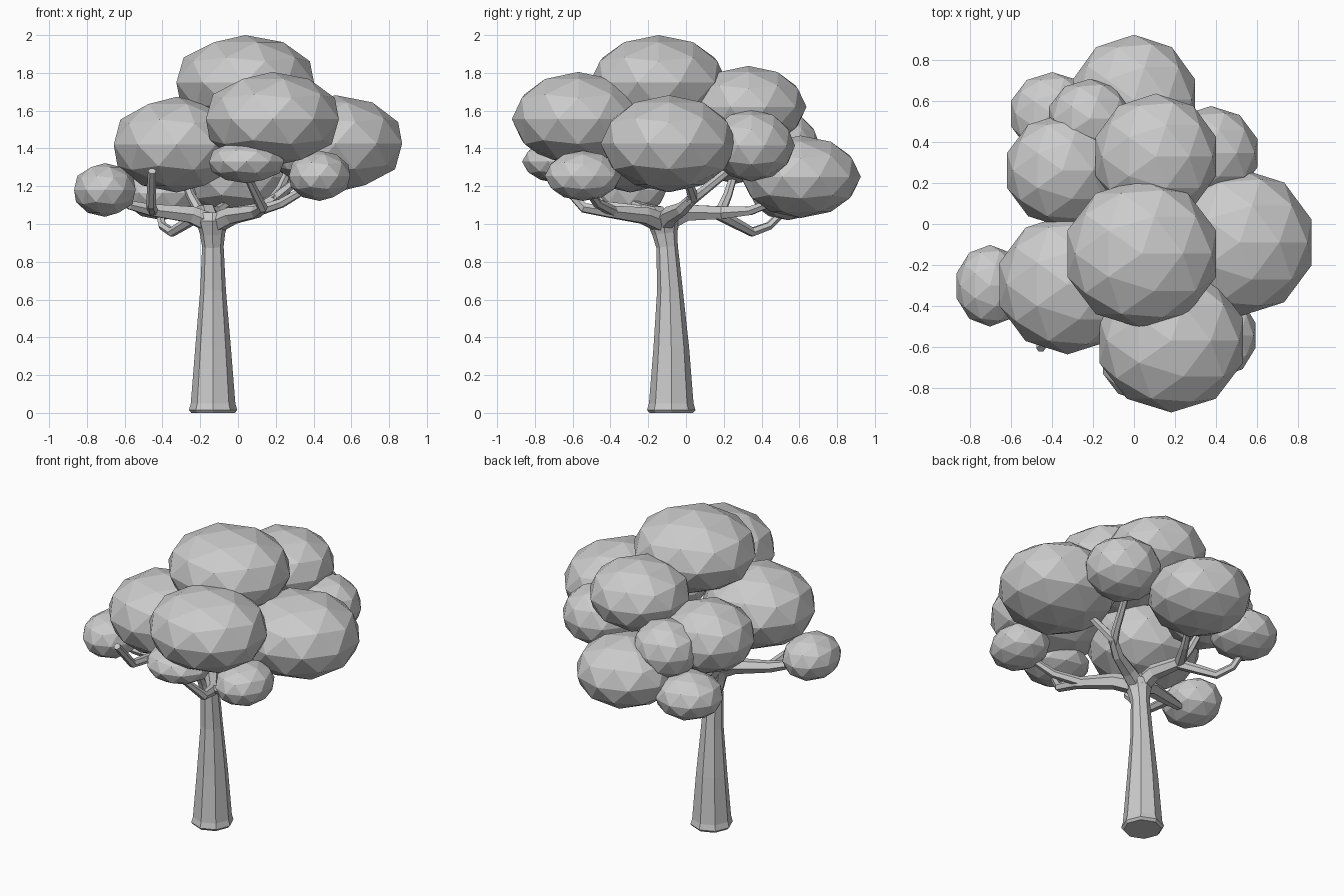
import bpy

cube = bpy.data.objects.get("Cube")
if cube:
    bpy.data.objects.remove(cube, do_unlink=True)

GREY = (0.6, 0.6, 0.6, 1.0)
mat = bpy.data.materials.new("plain grey")
mat.use_nodes = True
mat.diffuse_color = GREY
bsdf = mat.node_tree.nodes["Principled BSDF"]
bsdf.inputs["Base Color"].default_value = GREY
bsdf.inputs["Roughness"].default_value = 0.8


def limb(name, points, sides=6):
    """Faceted tapering tube through (x, y, z, radius) points."""
    curve = bpy.data.curves.new(name, 'CURVE')
    curve.dimensions = '3D'
    curve.bevel_depth = 1.0
    curve.bevel_resolution = (sides - 4) // 2
    curve.use_fill_caps = True
    spline = curve.splines.new('POLY')
    spline.points.add(len(points) - 1)
    for p, (x, y, z, r) in zip(spline.points, points):
        p.co = (x, y, z, 1)
        p.radius = r
    spline.use_smooth = False
    source = bpy.data.objects.new(name + "_path", curve)
    bpy.context.collection.objects.link(source)
    bpy.context.view_layer.update()
    graph = bpy.context.evaluated_depsgraph_get()
    mesh = bpy.data.meshes.new_from_object(source.evaluated_get(graph))
    bpy.data.objects.remove(source, do_unlink=True)
    mesh.materials.clear()
    mesh.materials.append(mat)
    mesh.shade_flat()
    obj = bpy.data.objects.new(name, mesh)
    bpy.context.collection.objects.link(obj)


def leaf_clump(name, centre, size):
    """Flattened low-poly ball of leaves."""
    bpy.ops.mesh.primitive_ico_sphere_add(subdivisions=2, radius=1, location=centre)
    obj = bpy.context.object
    obj.name = name
    obj.scale = size
    obj.data.materials.append(mat)


# Trunk: flared foot, slim neck, spreading crotch
limb("trunk", [(-.132, -.078, 0, .115), (-.132, -.078, .015, .128), (-.132, -.078, .05, .118),
               (-.132, -.078, .35, .094), (-.132, -.085, .65, .068),
               (-.133, -.1, .88, .057), (-.135, -.112, .95, .067),
               (-.135, -.12, 1.02, .09), (-.135, -.12, 1.06, .07)], 8)

# Main branches
limb("left_branch", [(-.11, -.11, .99, .06), (-.25, -.15, 1.05, .05),
                     (-.46, -.22, 1.075, .036), (-.57, -.27, 1.1, .027),
                     (-.68, -.3, 1.17, .02)])
limb("front_branch", [(-.15, -.09, .99, .06), (-.03, -.22, 1.045, .05),
                      (.1, -.4, 1.065, .036), (.13, -.54, 1.085, .028),
                      (.05, -.69, 1.25, .02)])
limb("right_branch", [(-.16, -.13, .99, .06), (-.02, -.08, 1.05, .048),
                      (.11, -.02, 1.08, .036), (.2, .04, 1.14, .03),
                      (.35, .0, 1.26, .021)])
limb("back_branch", [(-.14, -.15, .99, .06), (-.16, .0, 1.06, .05),
                     (-.2, .19, 1.06, .038), (-.11, .34, 1.07, .026),
                     (-.02, .5, 1.13, .02)])

# Side twigs
limb("left_twig", [(-.45, -.21, 1.07, .03), (-.46, -.44, 1.1, .026), (-.455, -.61, 1.28, .022)])
limb("front_twig", [(.09, -.38, 1.065, .03), (.23, -.47, 1.11, .026), (.4, -.54, 1.21, .02)])
limb("right_twig", [(.18, .02, 1.12, .03), (.22, .1, 1.18, .025), (.28, .26, 1.31, .021)])
limb("dipping_twig", [(-.19, .16, 1.06, .034), (-.28, .27, 1.0, .029), (-.35, .35, .957, .026),
                      (-.4, .44, .99, .023), (-.42, .53, 1.08, .02)])
limb("rising_twig", [(-.2, .18, 1.06, .03), (-.25, .22, 1.15, .025), (-.3, .26, 1.28, .02)])

# Foliage: name, centre, half sizes
CLUMPS = [
    ("crown_clump", (.038, -.145, 1.75), (.383, .365, .25)),
    ("front_clump", (.182, -.57, 1.555), (.37, .352, .25)),
    ("right_clump", (.517, -.09, 1.425), (.37, .362, .257)),
    ("left_clump", (-.325, -.295, 1.42), (.35, .343, .253)),
    ("left_tip_clump", (-.705, -.302, 1.18), (.171, .2, .142)),
    ("front_low_clump", (.045, -.67, 1.33), (.208, .198, .114)),
    ("front_right_low_clump", (.432, -.545, 1.255), (.17, .203, .133)),
    ("back_clump", (0, .608, 1.25), (.315, .318, .218)),
    ("upper_back_clump", (.107, .33, 1.62), (.31, .308, .217)),
    ("back_left_clump", (-.35, .262, 1.435), (.285, .277, .222)),
    ("back_left_low_clump", (-.4, .54, 1.165), (.212, .203, .145)),
    ("back_middle_clump", (-.215, .515, 1.41), (.21, .195, .183)),
    ("back_right_clump", (.377, .347, 1.415), (.238, .23, .19)),
]
for name, centre, size in CLUMPS:
    leaf_clump(name, centre, size)
